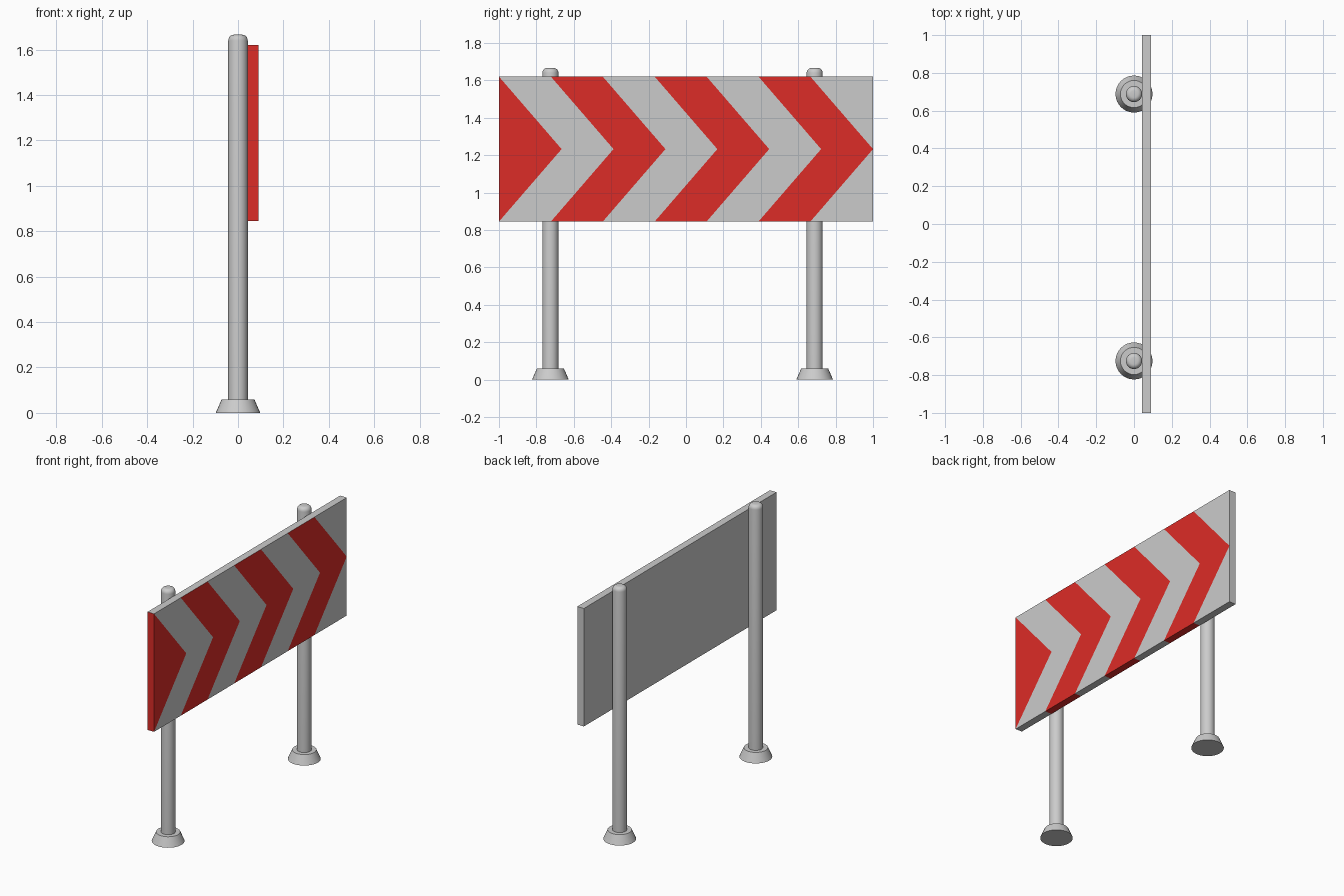
import bpy, bmesh, math

if "Cube" in bpy.data.objects:
    bpy.data.objects.remove(bpy.data.objects["Cube"])

Z0, Z1 = 0.845, 1.62          # board bottom / top
XB, XF = 0.042, 0.09          # board back / front
STEP, REACH = 0.2775, 0.335   # stripe width, chevron depth


def material(name, color):
    m = bpy.data.materials.new(name)
    m.diffuse_color = color
    m.use_nodes = True
    m.node_tree.nodes["Principled BSDF"].inputs["Base Color"].default_value = m.diffuse_color
    return m


def add_object(name, bm):
    me = bpy.data.meshes.new(name)
    bm.to_mesh(me)
    bm.free()
    ob = bpy.data.objects.new(name, me)
    bpy.context.collection.objects.link(ob)
    return ob


def lathe(name, profile, y, sides=32):
    """Revolve a (radius, z) profile about a vertical axis at x=0, y."""
    bm = bmesh.new()
    rings = []
    for r, z in profile:
        rings.append([bm.verts.new((r * math.cos(2 * math.pi * i / sides),
                                    y + r * math.sin(2 * math.pi * i / sides), z))
                      for i in range(sides)])
    for a, b in zip(rings, rings[1:]):
        for i in range(sides):
            j = (i + 1) % sides
            bm.faces.new((a[i], a[j], b[j], b[i]))
    bm.faces.new(rings[0][::-1])
    bm.faces.new(rings[-1])
    ob = add_object(name, bm)
    bpy.ops.object.select_all(action='DESELECT')
    ob.select_set(True)
    bpy.context.view_layer.objects.active = ob
    bpy.ops.object.shade_smooth_by_angle(angle=math.radians(35))
    return ob


# Posts with rounded tops, and tapered feet
cap = [(0.018 + 0.025 * math.cos(t), 1.64 + 0.026 * math.sin(t))
       for t in (math.radians(90 * i / 5) for i in range(6))]
for side, y in (("left", -0.725), ("right", 0.688)):
    lathe(side + "_post", [(0.043, 0.0)] + cap, y)
    lathe(side + "_foot", [(0.098, 0.0), (0.072, 0.06)], y)

# Striped board: chevron halves laid out flat, then extruded to thickness
bm = bmesh.new()
mid = (Z0 + Z1) / 2
edges = [(-1, -1)] + [(-1 + STEP * k, -1 + REACH + STEP * k) for k in range(7)] + [(1, 1)]
for k, ((a, at), (b, bt)) in enumerate(zip(edges, edges[1:])):
    for z in (Z1, Z0):
        pts = []
        for p in ((a, z), (b, z), (min(bt, 1), mid), (min(at, 1), mid)):
            if not any(math.dist(p, q) < 1e-4 for q in pts):
                pts.append(p)
        f = bm.faces.new([bm.verts.new((XB, y, zz)) for y, zz in pts])
        f.material_index = 1 - k % 2
bmesh.ops.remove_doubles(bm, verts=bm.verts, dist=1e-4)
ext = bmesh.ops.extrude_face_region(bm, geom=bm.faces[:], use_keep_orig=True)
for v in ext["geom"]:
    if isinstance(v, bmesh.types.BMVert):
        v.co.x = XF
bmesh.ops.recalc_face_normals(bm, faces=bm.faces)
bm.normal_update()

# Rim takes the colour of the adjoining stripe; back and top stay grey
for f in bm.faces:
    if abs(f.normal.x) < 0.5:
        for e in f.edges:
            for g in e.link_faces:
                if g.normal.x > 0.5:
                    f.material_index = g.material_index
for f in bm.faces:
    if f.normal.x < -0.5 or f.normal.z > 0.5:
        f.material_index = 0
board = add_object("striped_board", bm)
board.data.materials.append(material("board_grey", (0.7, 0.7, 0.7, 1)))
board.data.materials.append(material("stripe_red", (0.72, 0.025, 0.02, 1)))
